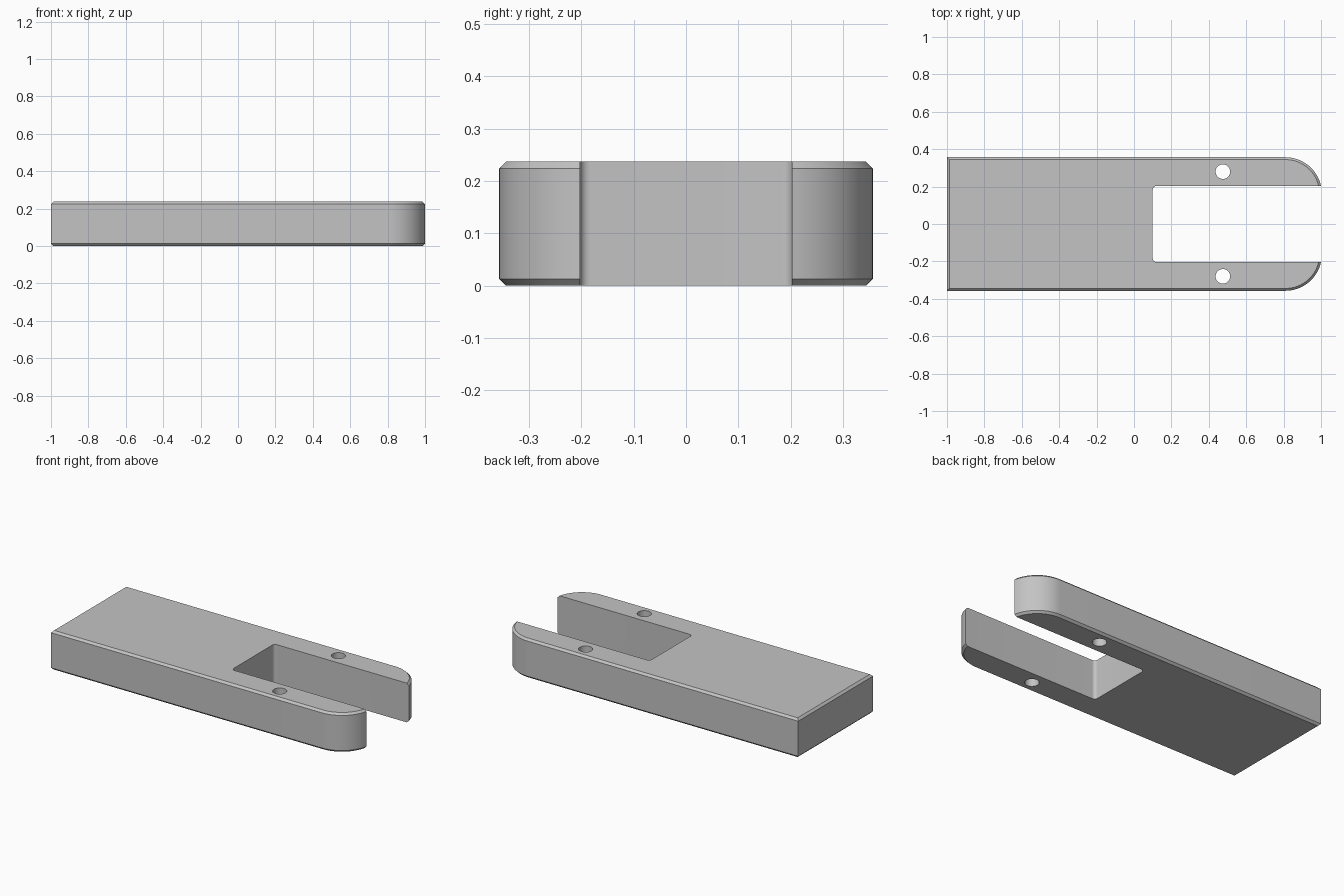
import bpy, bmesh
from math import sin, cos, pi, radians, sqrt

cube = bpy.data.objects.get("Cube")
if cube:
    bpy.data.objects.remove(cube, do_unlink=True)

HEIGHT, HALF_W, CHAMFER = 0.237, 0.357, 0.0125
SLOT_START, SLOT_HALF, SLOT_FILLET = 0.10, 0.203, 0.02
NOSE_R = 0.195
# Nose centre is placed so the clipped prong tips end at x = 1
NOSE_X = 1 - sqrt(NOSE_R**2 - (SLOT_HALF - HALF_W + NOSE_R)**2)

grey = bpy.data.materials.new("plain grey")
grey.use_nodes = True
grey.diffuse_color = (0.55, 0.55, 0.55, 1)
grey.node_tree.nodes["Principled BSDF"].inputs["Base Color"].default_value = (0.55, 0.55, 0.55, 1)


def arc(cx, cy, r, start, end, steps):
    angles = [start + (end - start) * i / steps for i in range(steps + 1)]
    return [(cx + r * cos(a), cy + r * sin(a)) for a in angles]


def plate_outline(inset):
    """Square at the back end, rounded at the nose, counter-clockwise."""
    r, y = NOSE_R - inset, HALF_W - NOSE_R
    back, side = -1 + inset, HALF_W - inset
    return ([(back, side), (back, -side)]
            + arc(NOSE_X, -y, r, -pi / 2, 0, 24)
            + arc(NOSE_X, y, r, 0, pi / 2, 24))


def loft(name, layers):
    """Solid through matching outlines, each given as (outline, z)."""
    bm = bmesh.new()
    rings = [[bm.verts.new((x, y, z)) for x, y in pts] for pts, z in layers]
    n = len(rings[0])
    for low, high in zip(rings, rings[1:]):
        for i in range(n):
            j = (i + 1) % n
            bm.faces.new((low[i], low[j], high[j], high[i]))
    bm.faces.new(rings[0][::-1])
    bm.faces.new(rings[-1])
    bmesh.ops.recalc_face_normals(bm, faces=bm.faces)
    mesh = bpy.data.meshes.new(name)
    bm.to_mesh(mesh)
    bm.free()
    mesh.materials.append(grey)
    obj = bpy.data.objects.new(name, mesh)
    bpy.context.collection.objects.link(obj)
    return obj


# Chamfered plate
plate = loft("forked_plate", [
    (plate_outline(CHAMFER), 0),
    (plate_outline(0), CHAMFER),
    (plate_outline(0), HEIGHT - CHAMFER),
    (plate_outline(CHAMFER), HEIGHT),
])

# Cutters: slot with filleted inner corners, one screw hole per prong
f = SLOT_FILLET
slot = (arc(SLOT_START + f, SLOT_HALF - f, f, pi / 2, pi, 8)
        + arc(SLOT_START + f, f - SLOT_HALF, f, pi, 1.5 * pi, 8)
        + [(1.2, -SLOT_HALF), (1.2, SLOT_HALF)])
cutters = [loft("slot_cutter", [(slot, -0.1), (slot, HEIGHT + 0.1)])]
for side in (-1, 1):
    hole = arc(0.475, side * 0.28, 0.039, 0, 2 * pi, 40)[:-1]
    cutters.append(loft("hole_cutter", [(hole, -0.1), (hole, HEIGHT + 0.1)]))

bpy.ops.object.select_all(action='DESELECT')
plate.select_set(True)
bpy.context.view_layer.objects.active = plate
for cutter in cutters:
    cutter.hide_render = True
    mod = plate.modifiers.new("cut", 'BOOLEAN')
    mod.operation, mod.solver, mod.object = 'DIFFERENCE', 'EXACT', cutter
    bpy.ops.object.modifier_apply(modifier=mod.name)
    bpy.data.objects.remove(cutter, do_unlink=True)

bpy.ops.object.shade_smooth_by_angle(angle=radians(25))
